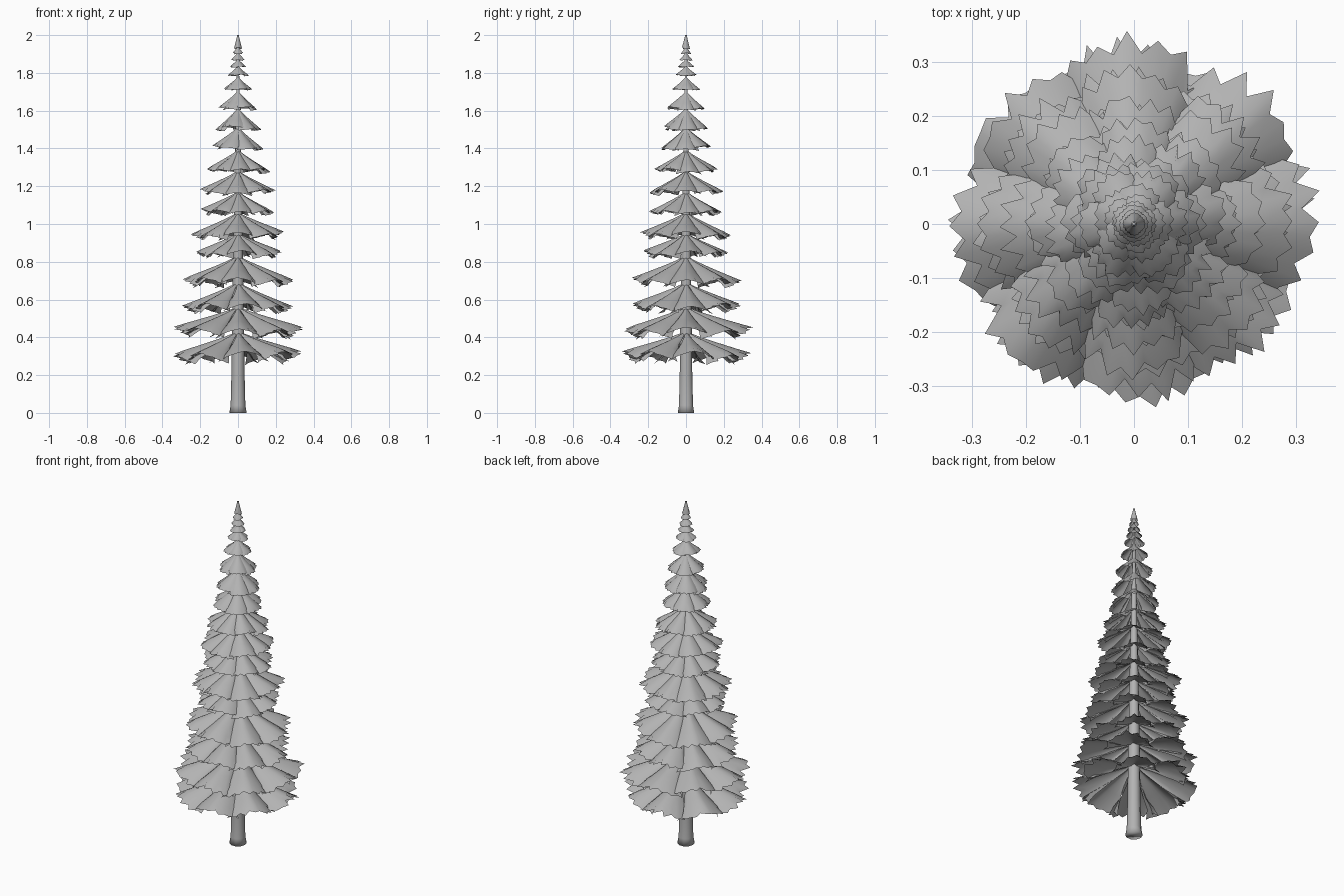
import bpy, bmesh, math, random

random.seed(5)
cube = bpy.data.objects.get("Cube")
if cube:
    bpy.data.objects.remove(cube)

# One grey covers the whole tree
grey = bpy.data.materials.new("plain grey")
grey.use_nodes = True
grey.diffuse_color = (0.45, 0.45, 0.45, 1)
grey.node_tree.nodes["Principled BSDF"].inputs["Base Color"].default_value = (0.45, 0.45, 0.45, 1)


def finish(bm, name):
    mesh = bpy.data.meshes.new(name)
    bm.to_mesh(mesh)
    bm.free()
    for poly in mesh.polygons:
        poly.use_smooth = True
    mesh.materials.append(grey)
    obj = bpy.data.objects.new(name, mesh)
    bpy.context.collection.objects.link(obj)


def bridge(bm, a, b):
    for i in range(len(a) - 1):
        bm.faces.new((a[i], b[i], b[i + 1], a[i + 1]))


def frond(bm, angle, half, radius, apex, tip, droop, low):
    """Roof-like spray of needles with drooping sides and a ragged rim."""
    cols, rows = 12, 5
    length = radius * random.uniform(0.95, 1.01)
    tip += random.uniform(-0.1, 0.1) * (apex - tip)
    teeth = [random.uniform(0.05, 0.15) if c % 2 else random.uniform(-0.01, 0.05)
             for c in range(cols + 1)]
    previous = None
    for r in range(rows + 1):
        t = r / rows
        spread = half * (1 - 0.3 * low * (1 - t))
        ring = []
        for c in range(cols + 1):
            v = 2 * c / cols - 1
            reach = 1 - 0.17 * v * v
            if r == rows:
                reach -= teeth[c]
            edge = spread
            if c in (0, cols) and 0 < r < rows:
                edge *= random.uniform(1 - 0.2 * low, 1.05)
            rad = 0.004 + length * t * reach
            a = angle + edge * v
            z = apex + (tip - apex) * t ** 0.9 - droop * t * abs(v) ** 1.3
            ring.append(bm.verts.new((rad * math.cos(a), rad * math.sin(a), z)))
        if previous:
            bridge(bm, previous, ring)
        previous = ring


# Foliage tiers: apex height, tip height, radius, frond count
tiers = [
    (0.43, 0.32, 0.345, 8), (0.56, 0.45, 0.35, 8), (0.69, 0.57, 0.295, 8),
    (0.83, 0.71, 0.30, 8), (0.95, 0.85, 0.232, 8), (1.06, 0.95, 0.252, 8),
    (1.17, 1.07, 0.195, 8), (1.28, 1.175, 0.205, 8), (1.39, 1.285, 0.172, 8),
    (1.51, 1.405, 0.137, 6), (1.61, 1.508, 0.122, 6), (1.70, 1.613, 0.104, 6),
    (1.775, 1.713, 0.075, 5), (1.833, 1.787, 0.055, 5), (1.87, 1.833, 0.041, 5),
    (1.905, 1.868, 0.033, 4), (1.937, 1.903, 0.025, 4), (2.0, 1.933, 0.018, 4),
]
for i, (apex, tip, radius, count) in enumerate(tiers):
    bm = bmesh.new()
    low = max(0, 1 - i / 10)
    start = 0.13 * (1 - i % 2)
    for k in range(count):
        angle = start + math.tau * k / count + random.uniform(-0.04, 0.04)
        frond(bm, angle, 1.28 * math.pi / count, radius, apex, tip,
              radius * (0.06 + 0.1 * low), low)
    finish(bm, f"foliage_tier_{i + 1}")

# Trunk: tapered pole with a flared foot
bm = bmesh.new()
previous = None
sides = 10
for z, rad in ((0, 0.046), (0.04, 0.039), (0.2, 0.035), (0.45, 0.032),
               (0.9, 0.025), (1.4, 0.015), (1.95, 0.003)):
    ring = [bm.verts.new((rad * math.cos(math.tau * s / sides),
                          rad * math.sin(math.tau * s / sides), z)) for s in range(sides)]
    if previous:
        bridge(bm, ring + ring[:1], previous + previous[:1])
    else:
        bm.faces.new(ring[::-1])
    previous = ring
bm.faces.new(previous)
bmesh.ops.recalc_face_normals(bm, faces=bm.faces)
finish(bm, "trunk")
